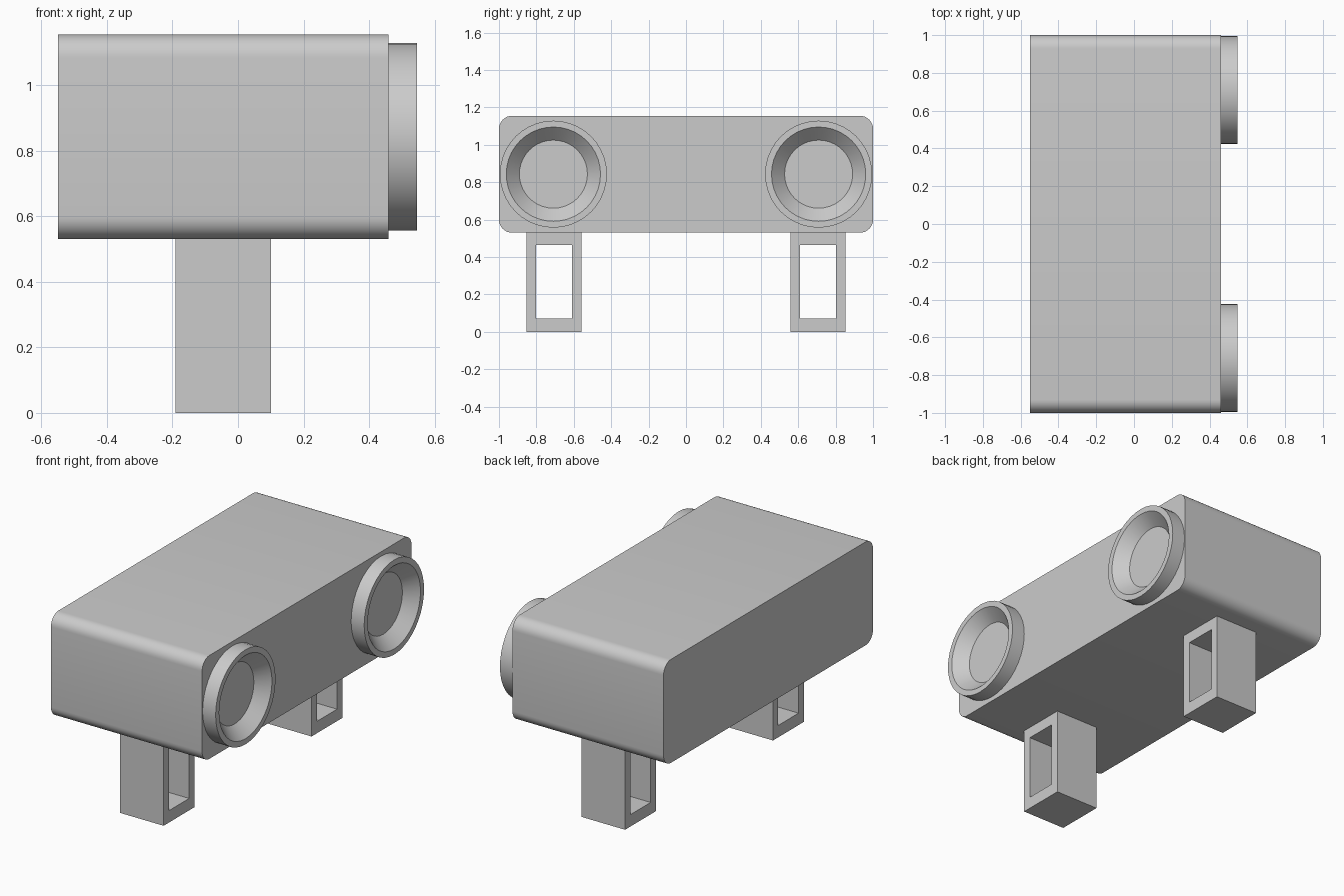
import bpy, bmesh
from math import cos, sin, tau, radians
from mathutils import Vector

cube = bpy.data.objects.get("Cube")
if cube:
    bpy.data.objects.remove(cube, do_unlink=True)

grey = bpy.data.materials.new("light grey")
grey.use_nodes = True
colour = (0.6, 0.6, 0.6, 1)
grey.diffuse_color = colour
grey.node_tree.nodes["Principled BSDF"].inputs["Base Color"].default_value = colour


def finish(name, bm, smooth=False):
    bmesh.ops.recalc_face_normals(bm, faces=bm.faces)
    mesh = bpy.data.meshes.new(name)
    bm.to_mesh(mesh)
    bm.free()
    mesh.materials.append(grey)
    obj = bpy.data.objects.new(name, mesh)
    bpy.context.collection.objects.link(obj)
    if smooth:
        bpy.ops.object.select_all(action="DESELECT")
        obj.select_set(True)
        bpy.context.view_layer.objects.active = obj
        bpy.ops.object.shade_smooth_by_angle(angle=radians(30))
    return obj


def box(low, high):
    bm = bmesh.new()
    bmesh.ops.create_cube(bm, size=1)
    low, high = Vector(low), Vector(high)
    for v in bm.verts:
        v.co = (low + high) / 2 + v.co * (high - low)
    return bm


# Long housing, rounded along its four x-running edges
bm = box((-0.55, -1, 0.53), (0.46, 1, 1.155))
edges = [e for e in bm.edges if abs(e.verts[0].co.x - e.verts[1].co.x) > 0.5]
bmesh.ops.bevel(bm, geom=edges, offset=0.07, offset_type="OFFSET",
                segments=8, profile=0.5, affect="EDGES")
finish("housing", bm, smooth=True)


# Dished eye ring, turned around the x axis
def eye_ring(name, y, z=0.843, steps=40):
    profile = [(0.455, 0.286), (0.547, 0.286), (0.547, 0.252), (0.475, 0.182)]
    bm = bmesh.new()
    loops = [[bm.verts.new((x, y + r * cos(tau * i / steps), z + r * sin(tau * i / steps)))
              for i in range(steps)] for x, r in profile]
    for a, b in zip(loops, loops[1:]):
        for i in range(steps):
            j = (i + 1) % steps
            bm.faces.new((a[i], a[j], b[j], b[i]))
    bm.faces.new(loops[0])
    bm.faces.new(loops[-1])
    finish(name, bm, smooth=True)


# Hollow leg: rectangular frame in the yz plane, extruded along x
def frame_leg(name, y):
    def rectangle(half, low, high):
        return [(y - half, low), (y + half, low), (y + half, high), (y - half, high)]
    outlines = rectangle(0.147, 0, 0.53), rectangle(0.097, 0.072, 0.463)
    bm = bmesh.new()
    outer, inner = [[bm.verts.new((-0.19, *p)) for p in line] for line in outlines]
    faces = []
    for i in range(4):
        j = (i + 1) % 4
        faces.append(bm.faces.new((outer[i], outer[j], inner[j], inner[i])))
    result = bmesh.ops.extrude_face_region(bm, geom=faces, use_keep_orig=True)
    moved = [g for g in result["geom"] if isinstance(g, bmesh.types.BMVert)]
    bmesh.ops.translate(bm, verts=moved, vec=(0.29, 0, 0))
    finish(name, bm)


for side, sign in (("front", -1), ("back", 1)):
    eye_ring(side + "_eye_ring", sign * 0.709)
    frame_leg(side + "_leg", sign * 0.706)
